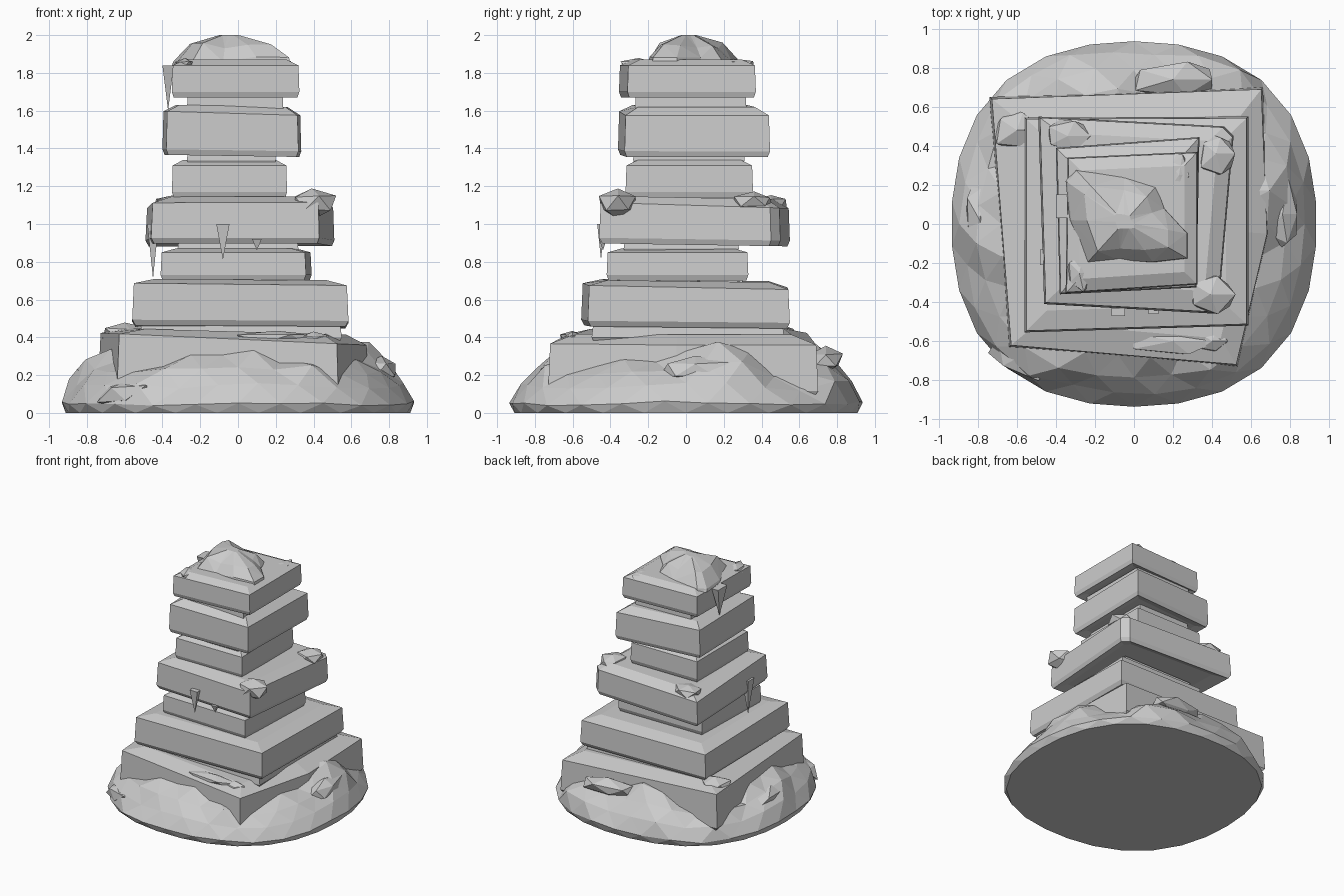
import bpy, bmesh, math, random
from mathutils import Vector, noise

if "Cube" in bpy.data.objects:
    bpy.data.objects.remove(bpy.data.objects["Cube"])

stone = bpy.data.materials.new("pale_grey_stone")
stone.use_nodes = True
grey = (0.6, 0.6, 0.6, 1)
stone.diffuse_color = grey
stone.node_tree.nodes["Principled BSDF"].inputs["Base Color"].default_value = grey


def finish(name, bm):
    """Turn a bmesh into a flat shaded object."""
    bmesh.ops.recalc_face_normals(bm, faces=bm.faces)
    mesh = bpy.data.meshes.new(name)
    bm.to_mesh(mesh)
    bm.free()
    mesh.materials.append(stone)
    obj = bpy.data.objects.new(name, mesh)
    bpy.context.collection.objects.link(obj)
    return obj


def loft(name, rings, triangles=False):
    """Skin a stack of closed rings and cap both ends."""
    bm = bmesh.new()
    loops = [[bm.verts.new(p) for p in ring] for ring in rings]
    n = len(loops[0])
    for low, high in zip(loops, loops[1:]):
        for i in range(n):
            j = (i + 1) % n
            bm.faces.new((low[i], low[j], high[j], high[i]))
    bm.faces.new(loops[0][::-1])
    bm.faces.new(loops[-1])
    if triangles:
        bmesh.ops.triangulate(bm, faces=bm.faces)
    return finish(name, bm)


def slab(name, corners, z0, z1, lean_x=0, lean_y=0, rise=0.03, undercut=0.02):
    """Worn slab: bevelled underside, upright rim and a shallow domed top."""
    cx = sum(c[0] for c in corners) / len(corners)
    cy = sum(c[1] for c in corners) / len(corners)

    def ring(scale, z, lean):
        return [(cx + (x - cx) * scale, cy + (y - cy) * scale,
                 z + lean * (x * lean_x + y * lean_y)) for x, y in corners]

    loft(name, [ring(0.8, z0 + undercut, 0), ring(0.97, z0, 0.5),
                ring(1, z0 + 0.03, 0.5), ring(0.985, z1, 1),
                ring(0.8, z1 + rise, 0.5)])


def box(x0, x1, y0, y1):
    return [(x0, y0), (x1, y0), (x1, y1), (x0, y1)]


def lump(name, centre, size, seed):
    """Small faceted chunk."""
    rng = random.Random(seed)
    bm = bmesh.new()
    bmesh.ops.create_icosphere(bm, subdivisions=1, radius=1)
    for v in bm.verts:
        v.co *= rng.uniform(0.8, 1.15)
        v.co = Vector(c + s * k for c, s, k in zip(centre, size, v.co))
    finish(name, bm)


def icicle(name, x, y, top, tip, width, depth):
    """Hanging three sided spike."""
    bm = bmesh.new()
    base = [bm.verts.new((x + a * width, y + b * depth, top))
            for a, b in ((-1, -1), (1, -1), (1, 1), (-1, 1))]
    point = bm.verts.new((x, y, tip))
    bm.faces.new(base)
    for i in range(4):
        bm.faces.new((base[i], point, base[i - 1]))
    finish(name, bm)


# Rough ground mound, drifted higher against the sides than the corners
rings = []
steps = 26
for level, (scale, z) in enumerate([(0.96, 0), (0.985, 0.05), (0.93, 0.15),
                                    (0.84, 0.235), (0.72, 0.3), (0.5, 0.3)]):
    ring = []
    for i in range(steps):
        a = math.tau * (i + 0.5 * (level % 2)) / steps
        corner = math.cos(4 * a)
        bump = noise.noise(Vector((math.cos(a), math.sin(a), z)) * 3.7)
        r = scale * (0.975 - 0.025 * corner) * (1 + (0.06 * bump if level > 1 else 0))
        h = z * (1 + 0.12 * corner + 0.35 * bump)
        ring.append((r * math.cos(a), r * math.sin(a), h))
    rings.append(ring)
loft("ground_mound", rings, triangles=True)

# Main slabs, bottom to top
slab("base_slab", [(-0.64, -0.63), (0.53, -0.73), (0.69, -0.05), (0.66, 0.7),
                   (-0.74, 0.65)], 0.1, 0.39, -0.045, 0, 0.04)
slab("second_slab", [(-0.56, -0.555), (0.585, -0.52), (0.585, 0.55), (-0.56, 0.545)],
     0.455, 0.67, -0.01, -0.02, 0.03)
slab("third_slab", [(-0.41, -0.4), (0.36, -0.42), (0.39, 0.33), (-0.38, 0.33)],
     0.7, 0.85, 0, 0, 0.02)
slab("fourth_slab", [(-0.46, -0.41), (0.43, -0.46), (0.51, 0.45), (0.46, 0.5),
                     (-0.49, 0.55)], 0.89, 1.1, 0, -0.03, 0.04)
slab("fifth_slab", box(-0.35, 0.26, -0.32, 0.355), 1.14, 1.31)
slab("sixth_slab", [(-0.38, -0.36), (0.32, -0.325), (0.335, 0.445), (-0.4, 0.39)],
     1.36, 1.585, -0.03, 0, 0.04)
slab("top_slab", [(-0.35, -0.355), (0.325, -0.31), (0.325, 0.37), (-0.34, 0.34)],
     1.67, 1.84, 0, 0, 0.03)

# Narrow joints between the slabs
slab("first_joint", box(-0.52, 0.55, -0.5, 0.52), 0.37, 0.46, 0, 0, 0.04)
slab("second_joint", box(-0.36, 0.35, -0.36, 0.3), 0.66, 0.72)
slab("third_joint", box(-0.32, 0.32, -0.33, 0.28), 0.84, 0.9, 0, 0, 0.04)
slab("fourth_joint", box(-0.29, 0.22, -0.27, 0.31), 1.1, 1.17)
slab("fifth_joint", box(-0.27, 0.2, -0.28, 0.31), 1.31, 1.38)
slab("sixth_joint", box(-0.27, 0.24, -0.27, 0.32), 1.58, 1.68)

# Faceted crown on the top slab
outline = [(-0.35, 0.22), (-0.33, 0.02), (-0.25, -0.21), (-0.08, -0.19), (0.1, -0.2),
           (0.28, -0.18), (0.28, -0.05), (0.16, 0.08), (0.12, 0.2), (-0.05, 0.25),
           (-0.3, 0.28)]
peak = (-0.05, 0.01)
rng = random.Random(4)
crown = []
for scale, z in ((1, 1.84), (0.97, 1.87), (0.68, 1.945), (0.16, 2)):
    wobble = 0.018 if 1.85 < z < 1.99 else 0
    crown.append([(peak[0] + (x - peak[0]) * scale, peak[1] + (y - peak[1]) * scale,
                   z + rng.uniform(-wobble, wobble)) for x, y in outline])
loft("crown", crown, triangles=True)

# Chunks resting on the ledges
chunks = {
    "front_left_chunk": ((0.39, -0.36, 1.11), (0.13, 0.11, 0.08)),
    "back_left_chunk": ((0.42, 0.36, 1.12), (0.1, 0.12, 0.055)),
    "back_right_chunk": ((-0.34, 0.45, 1.11), (0.13, 0.09, 0.05)),
    "base_corner_chunk": ((-0.6, 0.48, 0.42), (0.13, 0.12, 0.06)),
    "front_drift": ((0.2, -0.6, 0.39), (0.26, 0.07, 0.05)),
    "front_end_drift": ((0.4, -0.6, 0.38), (0.08, 0.07, 0.06)),
    "back_drift": ((0.2, 0.74, 0.28), (0.25, 0.1, 0.07)),
    "top_left_chunk": ((0.23, 0.25, 1.85), (0.07, 0.13, 0.03)),
    "top_right_chunk": ((-0.28, -0.25, 1.84), (0.07, 0.1, 0.04)),
    "ground_front_chunk": ((-0.55, -0.66, 0.1), (0.2, 0.15, 0.09)),
    "ground_right_chunk": ((-0.79, 0.02, 0.2), (0.09, 0.22, 0.07)),
    "ground_left_chunk": ((0.76, 0.05, 0.23), (0.1, 0.2, 0.08)),
}
for seed, (name, (centre, size)) in enumerate(chunks.items()):
    lump(name, centre, size, seed)

# Hanging spikes
icicle("front_spike", -0.08, -0.45, 1, 0.81, 0.035, 0.02)
icicle("small_front_spike", 0.1, -0.44, 0.92, 0.86, 0.025, 0.02)
icicle("right_spike", -0.45, -0.17, 1, 0.71, 0.03, 0.04)
icicle("top_spike", -0.37, 0.09, 1.84, 1.6, 0.03, 0.06)
